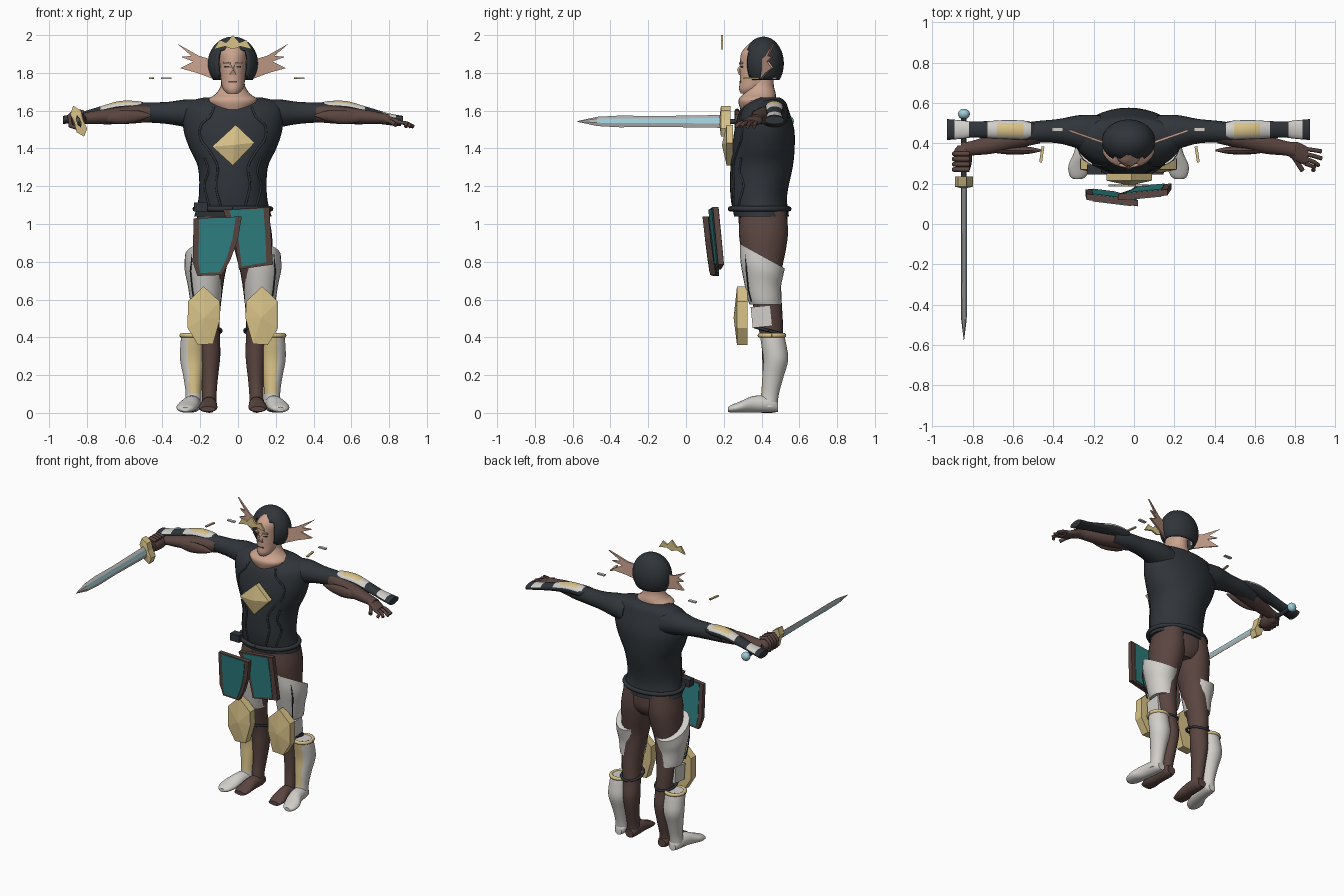
import bpy, bmesh, math
from mathutils import Vector, Matrix

CX = -0.027  # body centre line


def mat(name, hexcol):
    lin = lambda c: c / 12.92 if c <= 0.04045 else ((c + 0.055) / 1.055) ** 2.4
    m = bpy.data.materials.new(name)
    m.diffuse_color = [lin(int(hexcol[i:i + 2], 16) / 255) for i in (0, 2, 4)] + [1]
    return m


DARK, BROWN, SKIN = mat("charcoal", "30353A"), mat("brown", "5A4540"), mat("skin", "CCA48F")
GOLD, WHITE, TEAL = mat("gold", "D8C288"), mat("off_white", "D2CFCA"), mat("teal", "2F8283")
BLUE, STEEL = mat("pale_blue", "9CCBD6"), mat("steel", "B4B2AF")


def finish(name, bm, mats, rule=None, smooth=True):
    bmesh.ops.recalc_face_normals(bm, faces=bm.faces)
    if rule:
        for f in bm.faces:
            f.material_index = rule(f.calc_center_median(), f.normal)
    me = bpy.data.meshes.new(name)
    bm.to_mesh(me)
    bm.free()
    for m in mats:
        me.materials.append(m)
    if smooth:
        me.shade_smooth()
        me.set_sharp_from_angle(angle=math.radians(40))
    ob = bpy.data.objects.new(name, me)
    bpy.context.collection.objects.link(ob)
    return ob


def spline(rows, sub):
    out = []
    for i in range(len(rows) - 1):
        p = [rows[max(0, min(len(rows) - 1, i + k))] for k in (-1, 0, 1, 2)]
        for j in range(sub):
            t = j / sub
            out.append([0.5 * (2 * b + (c - a) * t + (2 * a - 5 * b + 4 * c - d) * t * t
                        + (3 * b - a - 3 * c + d) * t ** 3) for a, b, c, d in zip(*p)])
    return out + [list(rows[-1])]


def loft(name, axis, rows, mats, s=1, n=24, sub=4, rule=None, tilted=False):
    """Rows are (side offset, y, z, radius a, radius b[, tilt]); rings lie across the axis."""
    bm, prev = bmesh.new(), None
    for r in spline(rows, sub):
        ring = []
        for k in range(n):
            u, v = r[3] * math.cos(math.tau * k / n), r[4] * math.sin(math.tau * k / n)
            d = {'x': (0, u, v), 'y': (u, 0, v), 'z': (u, v, v * r[5] if tilted else 0)}[axis]
            ring.append(bm.verts.new((CX + s * (r[0] + d[0]), r[1] + d[1], r[2] + d[2])))
        if prev:
            for k in range(n):
                bm.faces.new((prev[k], prev[(k + 1) % n], ring[(k + 1) % n], ring[k]))
        else:
            bm.faces.new(ring)
        prev = ring
    bm.faces.new(prev)
    return finish(name, bm, mats, rule)


def prism(name, pts, depth, m, s=1, poke=0):
    """Outline of (offset, y, z) points pushed along y; poke raises the front middle."""
    bm = bmesh.new()
    front = [bm.verts.new((CX + s * x, y, z)) for x, y, z in pts]
    back = [bm.verts.new(v.co + Vector((0, depth, 0))) for v in front]
    n = len(pts)
    for k in range(n):
        bm.faces.new((front[k], front[(k + 1) % n], back[(k + 1) % n], back[k]))
    bm.faces.new(back)
    f = bm.faces.new(front)
    if poke:
        c = bm.verts.new(f.calc_center_median() - Vector((0, poke, 0)))
        bm.faces.remove(f)
        for k in range(n):
            bm.faces.new((front[k], front[(k + 1) % n], c))
    return finish(name, bm, [m], smooth=False)


def box(name, x, y, z, size, m, s=1, rot=(0, 0, 0)):
    bm = bmesh.new()
    bmesh.ops.create_cube(bm, size=1, matrix=Matrix.Diagonal((*size, 1)))
    ob = finish(name, bm, [m], smooth=False)
    ob.location, ob.rotation_euler = (CX + s * x, y, z), (rot[0], s * rot[1], s * rot[2])
    return ob


def ball(name, x, y, z, r, m):
    bm = bmesh.new()
    bmesh.ops.create_uvsphere(bm, u_segments=16, v_segments=10, radius=1,
                              matrix=Matrix.Translation((CX + x, y, z)) @ Matrix.Diagonal((*r, 1)))
    return finish(name, bm, [m])


def tube(name, pts, r, m, s=1):
    cu = bpy.data.curves.new(name, 'CURVE')
    cu.dimensions, cu.bevel_depth, cu.bevel_resolution, cu.use_fill_caps = '3D', r, 2, True
    sp = cu.splines.new('POLY')
    sp.points.add(len(pts) - 1)
    for p, q in zip(sp.points, pts):
        p.co = (CX + s * q[0], q[1], q[2], 1)
    cu.materials.append(m)
    bpy.context.collection.objects.link(bpy.data.objects.new(name, cu))


# Torso, hips, neck
TORSO = [(0, .40, 1.04, .205, .145), (0, .385, 1.15, .18, .15), (0, .40, 1.30, .185, .165),
         (0, .41, 1.40, .23, .165), (0, .415, 1.50, .262, .158), (0, .415, 1.60, .262, .13),
         (0, .43, 1.65, .225, .095), (0, .435, 1.67, .15, .06)]
loft("shirt", 'z', TORSO, [DARK], n=36)
loft("hips", 'z', [(0, .41, .90, .10, .09), (0, .41, .96, .18, .125), (0, .405, 1.08, .18, .13)], [BROWN])
loft("neck", 'z', [(0, .37, 1.60, .09, .08), (0, .375, 1.655, .13, .098), (0, .39, 1.69, .09, .085),
                   (0, .395, 1.73, .065, .07), (0, .395, 1.78, .06, .07)], [SKIN])


def on_chest(x, z):
    r = min(spline(TORSO, 12), key=lambda q: abs(q[2] - z))
    return (x, r[1] - r[4] * math.sqrt(max(0, 1 - (x / r[3]) ** 2)), z)


for s in (-1, 1):  # raised seams on the shirt
    for seam in ([(.10, 1.62), (.12, 1.57), (.17, 1.52), (.17, 1.45), (.12, 1.38), (.08, 1.30), (.09, 1.20), (.06, 1.08)],
                 [(.15, 1.35), (.13, 1.28), (.15, 1.2), (.12, 1.08)]):
        tube("shirt_seam", [on_chest(x, z) for x, z, *_ in spline(seam, 4)], .006, DARK, s)
tube("belt", [(.2 * math.sin(a), .39 - .155 * math.cos(a), 1.08) for a in [k * math.tau / 32 for k in range(33)]], .014, DARK)
box("belt_pouch", -.17, .27, 1.09, (.07, .05, .05), DARK)
prism("chest_emblem", [(.015, .215, 1.525), (.115, .215, 1.43), (0, .215, 1.31), (-.11, .215, 1.41)], .035, GOLD, poke=.025)

# Head and helmet
loft("head", 'z', [(0, .325, 1.69, .03, .035), (0, .345, 1.715, .052, .064), (0, .37, 1.76, .064, .085),
                   (0, .385, 1.84, .07, .10), (0, .39, 1.91, .072, .095), (0, .40, 1.96, .04, .06)], [SKIN])
prism("nose", [(-.008, .288, 1.845), (.008, .288, 1.845), (.018, .280, 1.79), (-.018, .280, 1.79)], .03, SKIN, poke=.014)
box("mouth", 0, .287, 1.753, (.045, .008, .006), BROWN)
for s in (-1, 1):
    box("eye", .03, .295, 1.832, (.026, .009, .008), DARK, s, (0, 0, .25))
    box("brow", .03, .291, 1.852, (.036, .014, .01), SKIN, s, (0, -.1, .25))
bm = bmesh.new()
bmesh.ops.create_uvsphere(bm, u_segments=40, v_segments=24, radius=1,
                          matrix=Matrix.Translation((CX, .41, 1.85)) @ Matrix.Diagonal((.133, .108, .142, 1)))
cut = [f for f in bm.faces for c in [f.calc_center_median()]
       if c.z < 1.765 or (abs(c.x - CX) < .072 and c.y < .41 and c.z < 1.915)]
bmesh.ops.delete(bm, geom=cut, context='FACES')
helmet = finish("helmet", bm, [DARK])
mod = helmet.modifiers.new("thickness", 'SOLIDIFY')
mod.thickness = .012
prism("helmet_crest", [(x, .185, z) for x, z in ((-.10, 1.925), (-.07, 1.975), (-.035, 1.96), (0, 2.0), (.035, 1.96),
      (.07, 1.975), (.10, 1.925), (.04, 1.94), (0, 1.925), (-.04, 1.94))], .012, GOLD)
for s in (-1, 1):
    prism("helmet_fin", [(x, .40 + (x - .13) * .35, z) for x, z in ((.11, 1.87), (.18, 1.89), (.295, 1.955),
          (.22, 1.89), (.275, 1.885), (.21, 1.86), (.28, 1.825), (.19, 1.80), (.11, 1.77))], .012, SKIN, s)

# Arms
def gauntlet_rule(c, n):
    o = abs(c.x - CX)
    if n.z > .45 and .48 < o < .70:
        return 2 if .53 < o < .64 and n.z > .75 else 1
    return 1 if n.z > .45 and .79 < o < .86 else 0


for s in (-1, 1):
    loft("sleeve", 'x', [(.14, .44, 1.57, .10, .085), (.24, .455, 1.585, .085, .075), (.35, .46, 1.588, .06, .058),
                         (.48, .455, 1.59, .052, .052), (.58, .435, 1.58, .048, .045)], [DARK], s)
    loft("forearm", 'x', [(.44, .44, 1.585, .04, .045), (.56, .425, 1.577, .052, .047), (.68, .395, 1.568, .047, .04),
                          (.78, .375, 1.56, .036, .03), (.83, .365, 1.552, .04, .027)], [BROWN], s)
    loft("gauntlet", 'x', [(.45, .465, 1.605, .025, .03), (.5, .465, 1.615, .045, .035), (.60, .468, 1.615, .047, .036),
                           (.70, .468, 1.595, .042, .028), (.78, .468, 1.575, .04, .024), (.82, .468, 1.565, .045, .022),
                           (.90, .468, 1.55, .052, .022)], [DARK, WHITE, GOLD], s, rule=gauntlet_rule)
    loft("forearm_plate", 'x', [(.43, .365, 1.575, .004, .004), (.50, .365, 1.572, .018, .028),
                                (.60, .365, 1.565, .02, .036), (.71, .365, 1.56, .006, .01)], [BROWN], s, n=12)
# Open hand
loft("open_palm", 'x', [(.79, .372, 1.556, .034, .028), (.84, .355, 1.545, .05, .023), (.89, .335, 1.535, .045, .016)], [BROWN])
for k, (x, y) in enumerate(((.955, .36), (.957, .325), (.942, .29), (.915, .265))):
    tube("finger", [(.875, .372 - k * .024, 1.54), (.92, (.372 - k * .024 + y) / 2, 1.533), (x, y, 1.515)], .0105, BROWN)
tube("thumb", [(.81, .345, 1.55), (.84, .30, 1.54), (.862, .265, 1.525)], .012, BROWN)
# Gripping hand
loft("fist", 'y', [(-.815, .39, 1.55, .03, .025), (-.82, .36, 1.55, .045, .04), (-.82, .30, 1.55, .042, .045),
                   (-.82, .26, 1.55, .03, .035)], [BROWN], n=16)
for k in range(4):
    tube("grip_finger", [(-.79, .27 + k * .026, 1.59), (-.835, .27 + k * .026, 1.60), (-.865, .27 + k * .026, 1.57),
                         (-.86, .27 + k * .026, 1.52), (-.82, .27 + k * .026, 1.508)], .012, BROWN)

# Sword along y, built upright then rolled about its length
SW = Matrix.Translation((-.843, 0, 1.543)) @ Matrix.Rotation(-.34, 4, 'Y')
bm = bmesh.new()
rows = []
for y, h in ((.20, .036), (.0, .033), (-.15, .03), (-.35, .033), (-.47, .026), (-.575, .002)):
    w, g = .011 * min(1, h / .025), h * .42
    rows.append([bm.verts.new((x, y, z)) for x, z in ((0, h), (w, g), (w, -g), (0, -h), (-w, -g), (-w, g))])
for a, b in zip(rows, rows[1:]):
    for k in range(6):
        bm.faces.new((a[k], a[(k + 1) % 6], b[(k + 1) % 6], b[k]))
bm.faces.new(rows[0])
bm.faces.new(rows[-1])
blade = finish("blade", bm, [STEEL, BLUE], lambda c, n: int(abs(n.x) > .95 and c.y > -.45), False)
blade.matrix_world = SW
guard = prism("sword_guard", [(x - CX, .185, z) for x, z in ((0, .088), (.03, .05), (.024, 0), (.03, -.05), (0, -.085),
              (-.03, -.05), (-.024, 0), (-.03, .05))], .05, GOLD, poke=.01)
guard.matrix_world = SW
tube("sword_grip", [(-.816, .22, 1.543), (-.816, .53, 1.543)], .014, DARK)
ball("pommel", -.816, .545, 1.543, (.03, .026, .03), BLUE)

# Legs and leg armour
for s in (-1, 1):
    loft("leg", 'z', [(.09, .41, 1.08, .09, .12), (.10, .41, .96, .105, .13), (.11, .41, .86, .10, .118),
                      (.125, .41, .74, .085, .095), (.13, .425, .62, .072, .08), (.132, .44, .50, .062, .072),
                      (.125, .455, .40, .056, .06), (.12, .465, .30, .053, .062), (.122, .455, .18, .042, .05),
                      (.125, .44, .09, .038, .043), (.125, .435, .03, .04, .045)], [BROWN], s)
    loft("foot", 'y', [(.125, .485, .035, .03, .028), (.125, .45, .042, .04, .042), (.127, .36, .042, .043, .04),
                       (.132, .29, .028, .05, .025), (.132, .245, .02, .04, .014)], [BROWN], s, n=16)
    loft("thigh_guard", 'z', [(.15, .405, .83, .104, .118, -.55), (.152, .40, .76, .104, .112, -.4),
                              (.148, .405, .68, .092, .098, -.15), (.145, .415, .60, .082, .088, 0),
                              (.142, .42, .575, .078, .084, 0)], [WHITE], s, tilted=True)
    tube("thigh_seam", [(.215, .315, .84), (.225, .32, .75), (.215, .33, .65), (.205, .345, .59)], .004, DARK, s)
    prism("knee_plate", [(x, .27, z) for x, z in ((.155, .67), (.07, .59), (.067, .50), (.105, .365), (.185, .36),
          (.24, .45), (.238, .59))], .055, GOLD, s, poke=.018)
    box("knee_side_pad", .19, .40, .51, (.035, .105, .11), WHITE, s, (.1, 0, 0))
    tube("knee_strap", [(.13 + .068 * math.cos(a), .44 + .078 * math.sin(a), .435 - .02 * math.sin(a))
                        for a in [k * math.tau / 24 for k in range(25)]], .008, DARK, s)
    loft("boot", 'z', [(.21, .455, .415, .062, .064), (.212, .465, .36, .066, .066), (.212, .475, .28, .067, .066),
                       (.21, .46, .19, .052, .056), (.208, .445, .10, .042, .047), (.21, .435, .03, .045, .048)],
         [WHITE, GOLD], s, n=32, rule=lambda c, n: int(n.y < -.25 and .10 < c.z < .40 and abs(c.x - CX) < .232))
    loft("boot_foot", 'y', [(.208, .487, .032, .025, .026), (.209, .455, .045, .042, .042), (.222, .36, .046, .047, .044),
                            (.243, .29, .032, .055, .03), (.25, .24, .022, .042, .02), (.252, .222, .018, .02, .012)],
         [WHITE], s, n=20)
    tube("boot_cuff", [(.21 + .062 * math.cos(a), .455 + .064 * math.sin(a), .41) for a in
                       [k * math.tau / 24 for k in range(25)]], .012, GOLD, s)
    # Loose floating trims above the shoulders
    box("floating_gold_trim", .43 if s < 0 else .34, .345, 1.772, (.014, .08, .008), GOLD, s, (0, 0, .15))
    box("floating_white_trim", .352, .468, 1.772, (.055, .02, .008), WHITE, s)


# Waist cloth panels: brown slab with teal plates on both sides
def panel(name, outline, inner, y0, zt, tilt):
    at = lambda pts, dy: [(x - CX, y0 + dy + (zt - z) * .09 + tilt * x, z) for x, z in pts]
    prism(name, at(outline, 0), .03, BROWN)
    prism(name + "_front_cloth", at(inner, -.004), .006, TEAL)
    prism(name + "_back_cloth", at(inner, .028), .006, TEAL)


panel("right_waist_panel", [(-.235, 1.03), (.02, 1.04), (.0, .92), (-.04, .81), (-.085, .73), (-.215, .725), (-.24, .80)],
      [(-.205, 1.028), (-.012, 1.034), (-.03, .92), (-.06, .82), (-.095, .745), (-.20, .74), (-.21, .80)], .09, 1.04, -.12)
panel("left_waist_panel", [(-.08, 1.075), (.165, 1.09), (.175, .94), (.185, .785), (.005, .76), (-.015, .90)],
      [(-.045, 1.072), (.135, 1.082), (.145, .94), (.15, .797), (.02, .775), (.005, .90)], .125, 1.09, .1)
